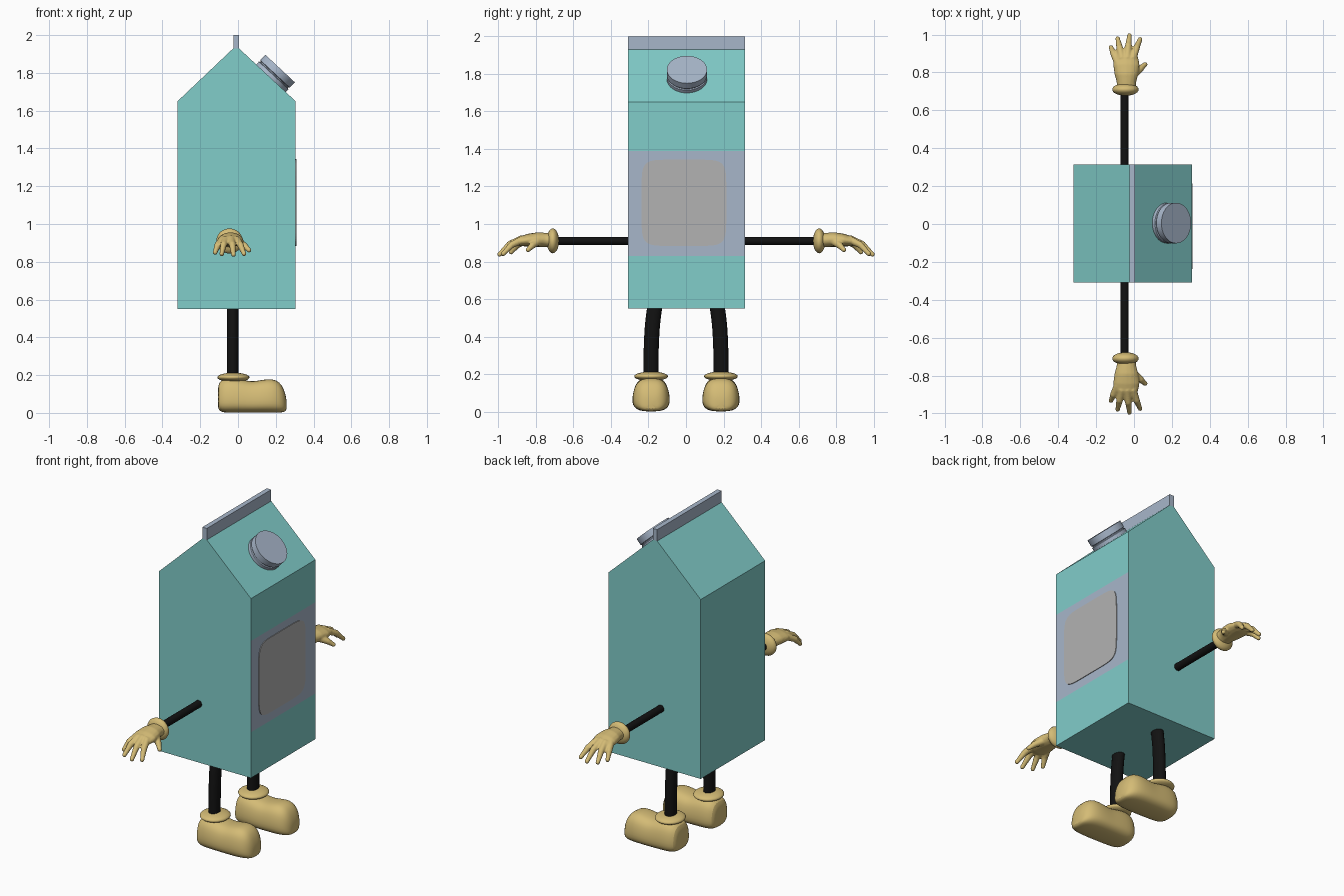
import bpy, bmesh
from math import sin, cos, pi, copysign
from mathutils import Vector, Matrix

if "Cube" in bpy.data.objects:
    bpy.data.objects.remove(bpy.data.objects["Cube"])


def material(name, rgb):
    m = bpy.data.materials.new(name)
    m.use_nodes = True
    m.diffuse_color = (*rgb, 1)
    bsdf = m.node_tree.nodes["Principled BSDF"]
    bsdf.inputs["Base Color"].default_value = (*rgb, 1)
    bsdf.inputs["Roughness"].default_value = 0.7
    return m


teal = material("teal card", (0.22, 0.61, 0.59))
silver = material("blue grey", (0.39, 0.47, 0.59))
grey = material("label grey", (0.45, 0.45, 0.45))
black = material("black", (0.006, 0.006, 0.006))
tan = material("glove tan", (0.66, 0.50, 0.18))


def finish(bm, name, mats, smooth=True):
    bmesh.ops.recalc_face_normals(bm, faces=bm.faces)
    me = bpy.data.meshes.new(name)
    bm.to_mesh(me)
    bm.free()
    for m in mats:
        me.materials.append(m)
    ob = bpy.data.objects.new(name, me)
    bpy.context.collection.objects.link(ob)
    if smooth:
        bpy.context.view_layer.objects.active = ob
        bpy.ops.object.select_all(action='DESELECT')
        ob.select_set(True)
        bpy.ops.object.shade_smooth_by_angle(angle=0.7)
    return ob


def loft(bm, rings):
    """Skin a list of point rings and cap both ends."""
    rows = [[bm.verts.new(p) for p in ring] for ring in rings]
    n = len(rows[0])
    for a, b in zip(rows, rows[1:]):
        for i in range(n):
            bm.faces.new((a[i], a[(i + 1) % n], b[(i + 1) % n], b[i]))
    bm.faces.new(rows[0])
    bm.faces.new(rows[-1])


def tube(bm, path, radii, n=16):
    """Sweep ellipses (across x, across the other way) along a path."""
    pts = [Vector(p) for p in path]
    rings = []
    for i, p in enumerate(pts):
        d = (pts[min(i + 1, len(pts) - 1)] - pts[max(i - 1, 0)]).normalized()
        v = d.cross(Vector((1, 0, 0))).normalized()
        u = v.cross(d)
        ru, rv = radii[i]
        rings.append([p + u * ru * cos(2 * pi * k / n) + v * rv * sin(2 * pi * k / n)
                      for k in range(n)])
    loft(bm, rings)


def prism(bm, outline, y0, y1):
    loft(bm, [[(x, y, z) for x, z in outline] for y in (y0, y1)])


# Carton body, with a printed band on the face side
Y0, Y1 = -0.31, 0.315
bm = bmesh.new()
prism(bm, [(-0.32, 0.55), (0.305, 0.55), (0.305, 1.65), (0.005, 1.93),
           (-0.025, 1.93), (-0.32, 1.65)], Y0, Y1)
for z in (0.83, 1.39):
    bmesh.ops.bisect_plane(bm, geom=bm.verts[:] + bm.edges[:] + bm.faces[:],
                           plane_co=(0, 0, z), plane_no=(0, 0, 1))
for f in bm.faces:
    c = f.calc_center_median()
    f.material_index = int(c.x > 0.3 and 0.83 < c.z < 1.39)
finish(bm, "carton_body", [teal, silver], False)

# Sealed fin on the ridge
bm = bmesh.new()
prism(bm, [(-0.025, 1.925), (0.005, 1.925), (0.005, 2.0), (-0.025, 2.0)], Y0, Y1)
finish(bm, "top_fin", [silver], False)


# Rounded label plate
def rounded(a, power):
    return copysign(abs(cos(a)) ** power, cos(a)), copysign(abs(sin(a)) ** power, sin(a))


outline = [rounded(2 * pi * (k + 0.5) / 48, 0.3) for k in range(48)]
bm = bmesh.new()
loft(bm, [[(x, -0.011 + 0.226 * u, 1.113 + 0.23 * v) for u, v in outline]
          for x in (0.302, 0.309)])
finish(bm, "label", [grey], False)

# Screw cap on the sloping roof, lathed from a profile
normal = Vector((0.28, 0, 0.3)).normalized()
place = Matrix.Translation((0.175, 0.005, 1.772)) @ \
    Vector((0, 0, 1)).rotation_difference(normal).to_matrix().to_4x4()
bm = bmesh.new()
loft(bm, [[place @ Vector((r * cos(pi * k / 20), r * sin(pi * k / 20), h)) for k in range(40)]
          for h, r in ((-0.01, 0.107), (0.02, 0.107), (0.023, 0.101),
                       (0.028, 0.101), (0.031, 0.107), (0.07, 0.107))])
finish(bm, "screw_cap", [silver])


def ball(bm, centre, size):
    bmesh.ops.create_uvsphere(bm, u_segments=24, v_segments=16, radius=1,
                              matrix=Matrix.Translation(centre) @ Matrix.Diagonal((*size, 1)))


# Finger paths: base, knuckle, tip
FINGERS = [((-0.085, 0.85, 0.915), (-0.108, 0.90, 0.888), (-0.121, 0.932, 0.850)),
           ((-0.063, 0.87, 0.920), (-0.076, 0.93, 0.892), (-0.086, 0.978, 0.842)),
           ((-0.036, 0.87, 0.922), (-0.030, 0.94, 0.892), (-0.024, 0.994, 0.838)),
           ((-0.008, 0.87, 0.918), (0.013, 0.93, 0.888), (0.032, 0.974, 0.842)),
           ((0.000, 0.79, 0.905), (0.034, 0.82, 0.885), (0.058, 0.842, 0.862))]

# Shoe cross-sections: x, half width, top, bottom
SHOE = [(-0.107, 0.06, 0.13, 0.03), (-0.10, 0.08, 0.165, 0.008), (-0.07, 0.097, 0.185, 0),
        (-0.02, 0.102, 0.187, 0), (0.04, 0.102, 0.172, 0), (0.08, 0.102, 0.166, 0),
        (0.13, 0.104, 0.176, 0), (0.18, 0.102, 0.182, 0), (0.22, 0.090, 0.166, 0),
        (0.245, 0.068, 0.125, 0.004), (0.258, 0.035, 0.07, 0.012)]

for side, s in (("left", 1), ("right", -1)):
    # Thin arm
    bm = bmesh.new()
    tube(bm, [(-0.05, s * y, 0.91) for y in (0.29, 0.5, 0.72)], [(0.022, 0.022)] * 3)
    finish(bm, side + "_arm", [black])

    # Glove: palm and fingers fused by a remesh
    bm = bmesh.new()
    tube(bm, [(-0.04, s * y, z) for y, z in
              ((0.70, 0.91), (0.75, 0.915), (0.79, 0.917), (0.84, 0.914), (0.88, 0.908), (0.905, 0.902))],
         [(0.05, 0.038), (0.052, 0.038), (0.063, 0.039), (0.070, 0.034), (0.062, 0.027), (0.045, 0.016)])
    for path in FINGERS:
        path = [Vector((x, s * y, z)) for x, y, z in path]
        tube(bm, path, [(0.021, 0.021), (0.018, 0.018), (0.012, 0.012)], 12)
        ball(bm, path[1], (0.018, 0.018, 0.018))
        ball(bm, path[2], (0.013, 0.013, 0.013))
    glove = finish(bm, side + "_glove", [tan])
    mod = glove.modifiers.new("fuse", 'REMESH')
    mod.mode = 'VOXEL'
    mod.voxel_size = 0.005
    mod.use_smooth_shade = True
    mod = glove.modifiers.new("soften", 'SMOOTH')
    mod.factor, mod.iterations = 0.5, 4

    # Rolled glove cuff
    bm = bmesh.new()
    ball(bm, (-0.045, s * 0.71, 0.91), (0.07, 0.033, 0.066))
    finish(bm, side + "_glove_cuff", [tan])

    # Bent leg
    bm = bmesh.new()
    tube(bm, [(-0.028, s * y, z) for y, z in
              ((0.165, 0.57), (0.172, 0.52), (0.179, 0.46), (0.184, 0.38), (0.187, 0.28), (0.187, 0.18))],
         [(0.031, 0.040)] * 6)
    finish(bm, side + "_leg", [black])

    # Rounded shoe, narrower towards the top
    bm = bmesh.new()
    rings = []
    for x, w, top, low in SHOE:
        ring = []
        for k in range(20):
            u, v = rounded(2 * pi * k / 20, 0.65)
            t = (v + 1) / 2
            ring.append((x, s * (0.186 + w * u * (1.02 - 0.25 * t * t)), low + (top - low) * t))
        rings.append(ring)
    loft(bm, rings)
    shoe = finish(bm, side + "_shoe", [tan])
    shoe.modifiers.new("round", 'SUBSURF').levels = 1

    # Padded ankle cuff
    bm = bmesh.new()
    ball(bm, (-0.024, s * 0.186, 0.188), (0.085, 0.09, 0.025))
    finish(bm, side + "_shoe_cuff", [tan])
